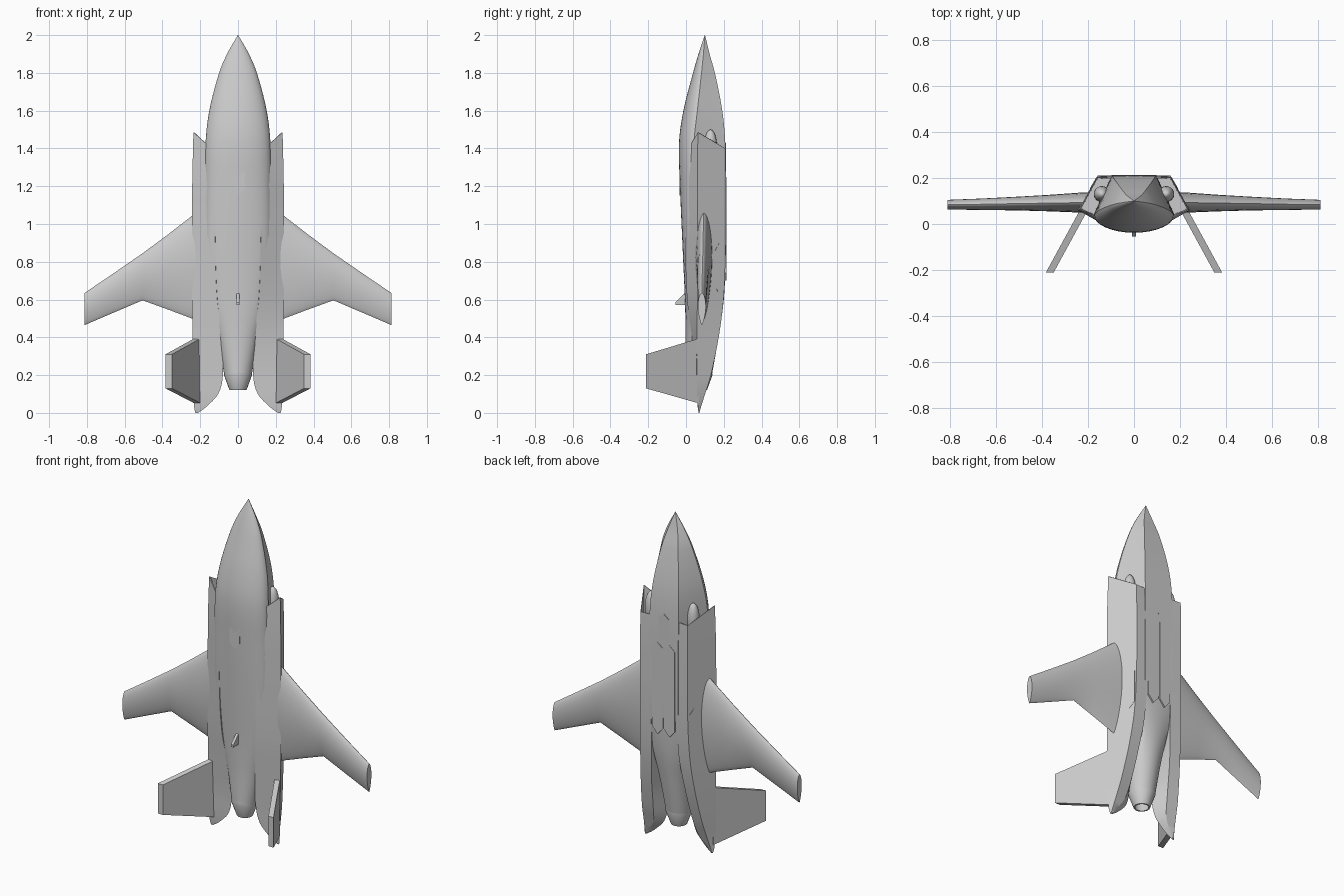
import bpy, bmesh
from math import sin, cos, pi, radians
from mathutils import Vector

if "Cube" in bpy.data.objects:
    bpy.data.objects.remove(bpy.data.objects["Cube"])


def finish(name, bm, mirror=False, angle=28):
    bmesh.ops.recalc_face_normals(bm, faces=bm.faces)
    me = bpy.data.meshes.new(name)
    bm.to_mesh(me)
    bm.free()
    ob = bpy.data.objects.new(name, me)
    bpy.context.collection.objects.link(ob)
    if mirror:
        ob.modifiers.new("mirror", 'MIRROR').use_clip = False
    bpy.ops.object.select_all(action='DESELECT')
    ob.select_set(True)
    bpy.context.view_layer.objects.active = ob
    bpy.ops.object.shade_smooth_by_angle(angle=radians(angle))
    return ob


def loft(name, rings, mirror=False, angle=28):
    """Skin closed rings of equal length and cap both ends."""
    bm = bmesh.new()
    vs = [[bm.verts.new(p) for p in r] for r in rings]
    n = len(rings[0])
    for a, b in zip(vs, vs[1:]):
        for i in range(n):
            j = (i + 1) % n
            bm.faces.new((a[i], a[j], b[j], b[i]))
    bm.faces.new(vs[0])
    bm.faces.new(vs[-1])
    return finish(name, bm, mirror, angle)


def smooth_rows(rows, steps):
    """Non-uniform Hermite interpolation of table rows along the first column."""
    def slope(i, k):
        a, b = rows[max(i - 1, 0)], rows[min(i + 1, len(rows) - 1)]
        return (b[k] - a[k]) / (b[0] - a[0])
    out = []
    for i in range(len(rows) - 1):
        a, b = rows[i], rows[i + 1]
        h = b[0] - a[0]
        for s in range(steps):
            t = s / steps
            row = [a[0] + h * t]
            for k in range(1, len(a)):
                row.append((2*t**3 - 3*t*t + 1) * a[k] + (t**3 - 2*t*t + t) * h * slope(i, k)
                           + (3*t*t - 2*t**3) * b[k] + (t**3 - t*t) * h * slope(i + 1, k))
            out.append(row)
    return out + [list(rows[-1])]


def panel(name, pts, origin, u, n, thick=0.003, mirror=False):
    """Thin door: 2D points (along u, along z) raised a little off the skin."""
    o, u, n = Vector(origin), Vector(u).normalized(), Vector(n).normalized()
    rings = [[o + u * a + Vector((0, 0, z)) + n * d for a, z in pts] for d in (-0.012, thick)]
    return loft(name, rings, mirror)


# Central fuselage: z, half width, chine y, dorsal y, belly y, roundness of belly
body = [(2.0, .001, .1, .099, .101, 0), (1.9, .058, .092, .066, .125, 0),
        (1.8, .1, .082, .037, .153, 0), (1.6, .152, .06, -.014, .192, 0),
        (1.43, .172, .042, -.037, .208, 0), (1.2, .176, .04, -.032, .212, 0),
        (0.85, .175, .042, -.017, .211, 0), (0.6, .15, .05, -.006, .2, .3),
        (0.4, .105, .06, -.002, .172, .8), (0.2, .073, .066, -.005, .137, 1)]
rings = []
for z, w, yc, yd, yb, r in smooth_rows(body, 5):
    half = [(w * sin(pi/2 * i/8), yc + (yd - yc) * cos(pi/2 * i/8)) for i in range(9)]
    for i in range(1, 9):
        a = pi/2 * i/8
        if i <= 4:
            px, py = w * (1 - .45 * i/4), yc + (yb - yc) * i/4
        else:
            px, py = w * .55 * (8 - i)/4, yb
        half.append((px + r * (w * cos(a) - px), py + r * (yc + (yb - yc) * sin(a) - py)))
    ring = half + [(-x, y) for x, y in half[-2:0:-1]]
    rings.append([(x, y, z) for x, y in ring])
loft("fuselage", rings, angle=35)

# Nacelles running into tail booms: z, inner top xy, chine xy, belly corner xy, inner belly xy
boom = [(1.25, .12, -.01, .242, .06, .157, .211, .085, .211),
        (0.85, .12, -.004, .244, .06, .158, .21, .085, .21),
        (0.6, .11, .006, .243, .06, .165, .199, .09, .198),
        (0.4, .085, .03, .241, .058, .18, .173, .11, .17),
        (0.2, .08, .053, .239, .057, .2, .132, .13, .125),
        (0.1, .105, .057, .237, .059, .21, .101, .15, .095),
        (0.03, .17, .062, .232, .063, .218, .079, .195, .077),
        (0.0, .212, .067, .226, .067, .222, .071, .216, .071)]


def boom_ring(row):
    z, p = row[0], row[1:]
    return [Vector((p[i], p[i + 1], z)) for i in (0, 2, 4, 6)]


lip = [Vector(p) for p in ((.15, .018, 1.41), (.236, .063, 1.485), (.157, .208, 1.4), (.088, .205, 1.4))]


def inset(ring, f, z=None):
    c = sum(ring, Vector()) / len(ring)
    out = [c + (p - c) * f for p in ring]
    for p, q in zip(out, ring):
        p.z = q.z if z is None else z
    return out


outer = [lip] + [boom_ring(r) for r in smooth_rows(boom, 4)]
loft("nacelle", [inset(lip, .9, 1.15), inset(lip, .94)] + outer, True)

# Intake bumps
bm = bmesh.new()
bmesh.ops.create_uvsphere(bm, u_segments=20, v_segments=12, radius=1)
for v in bm.verts:
    v.co = Vector((.14 + v.co.x * .035, .13 + v.co.y * .035, 1.4 + v.co.z * .1))
finish("intake_bump", bm, True, 60)

# Wings: x, leading z, trailing z, mid y, half thickness
rings = []
for x, le, te, y, h in ((.14, 1.12, .46, .094, .047), (.245, 1.042, .5, .093, .043),
                        (.37, .945, .547, .091, .036), (.505, .845, .596, .089, .03),
                        (.66, .738, .53, .086, .025), (.812, .635, .465, .084, .021)):
    ring = []
    for i in range(28):
        a = 2 * pi * i / 28
        u = (1 - cos(a)) / 2
        t = h * sin(pi * u ** .8) ** .7 if 0 < u < .9999 else 0
        ring.append((x, y + (t if a < pi else -t), le + (te - le) * u))
    rings.append(ring)
loft("wing", rings, True, 35)

# Canted tail fins
rings = []
for x, y, top, low in ((.213, .07, .395, .05), (.367, -.212, .31, .13)):
    rings.append([(x - .017, y, top), (x + .017, y, top), (x + .017, y, low), (x - .017, y, low)])
loft("tail_fin", rings, True)

# Exhaust nozzle
rings = []
for r, z in ((.03, .21), (.055, .2), (.037, .12), (.045, .12), (.074, .2), (.07, .23)):
    rings.append([(r * cos(2*pi*i/24), .066 + r * sin(2*pi*i/24), z) for i in range(24)])
loft("exhaust_nozzle", rings)

# Dorsal blade antenna
loft("blade_antenna", [[(x, .02, .66), (x, -.055, .585), (x, -.055, .57), (x, .02, .57)]
                       for x in (-.008, .008)])

# Dorsal hatch
panel("dorsal_hatch", [(0, 1.355), (.034, 1.315), (.034, 1.19), (0, 1.15), (-.034, 1.19), (-.034, 1.315)],
      (0, -.033, 0), (1, 0, 0), (0, -1, 0), .001)

# Belly bay doors with notched ends
panel("bay_door", [(.004, 1.22), (.04, 1.25), (.075, 1.22), (.075, .74), (.04, .7), (.004, .74)],
      (0, .211, 0), (1, 0, 0), (0, 1, 0), .003, True)
panel("nose_gear_door", [(0, 1.43), (.035, 1.4), (.035, 1.29), (0, 1.27), (-.035, 1.29), (-.035, 1.4)],
      (0, .209, 0), (1, 0, 0), (0, 1, 0))

# Main gear doors on the sloping nacelle sides
panel("main_gear_door", [(.01, .86), (.04, .9), (.065, .86), (.065, .67), (.04, .63), (.01, .67)],
      (.158, .21, 0), (.085, -.15, 0), (.15, .085, 0), .002, True)
